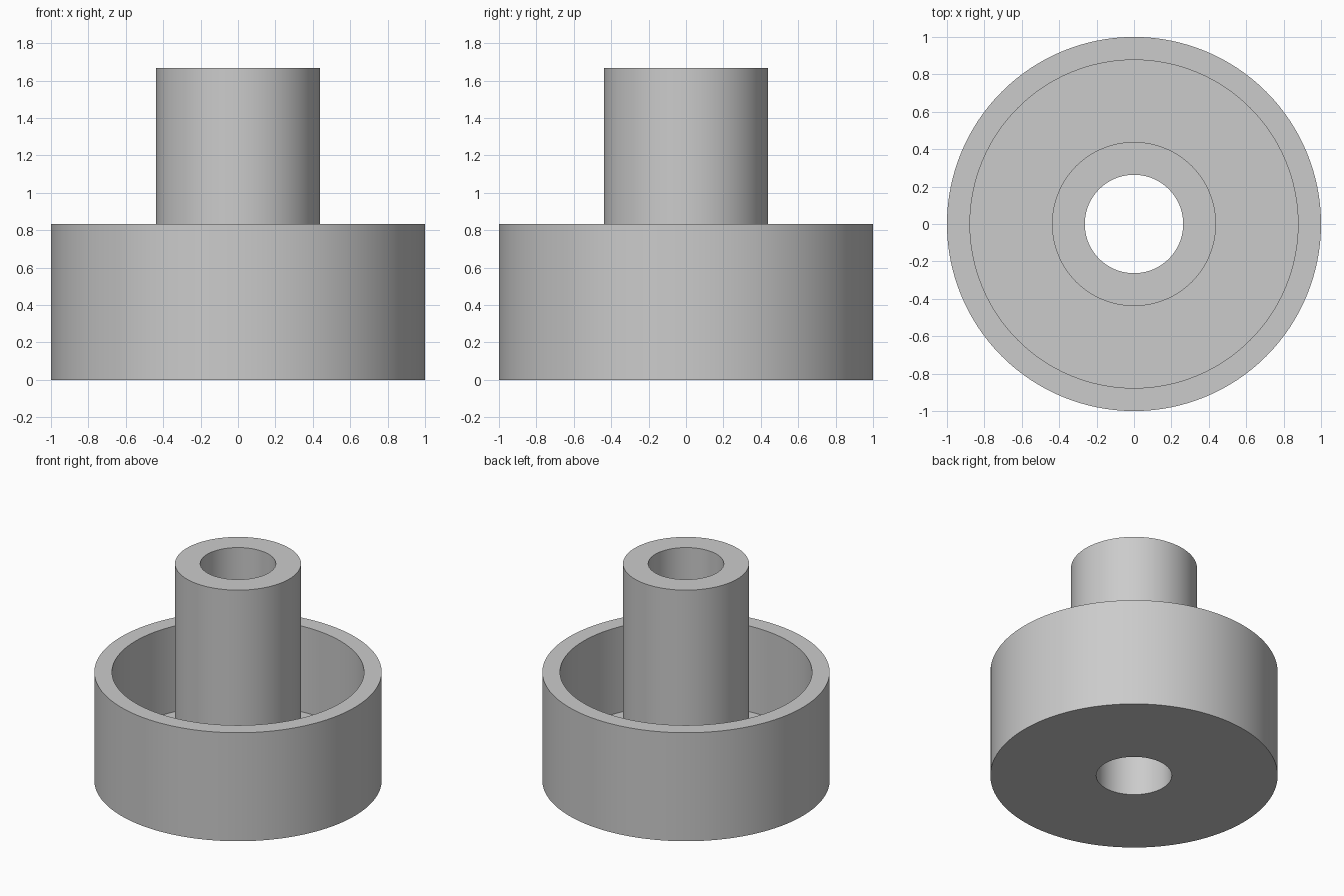
import bpy
import bmesh
import math

cube = bpy.data.objects.get("Cube")
if cube:
    bpy.data.objects.remove(cube, do_unlink=True)

SEGMENTS = 128
UNIT = 1 / 57  # outer radius is 57 units

# Plain grey material
grey = bpy.data.materials.new("light_grey")
grey.use_nodes = True
colour = (0.6, 0.6, 0.6, 1)
grey.diffuse_color = colour
grey.node_tree.nodes["Principled BSDF"].inputs["Base Color"].default_value = colour


def lathe(name, profile):
    """Revolve a closed (radius, height) profile around the z axis."""
    bm = bmesh.new()
    verts = [bm.verts.new((r * UNIT, 0, z * UNIT)) for r, z in profile]
    edges = [bm.edges.new((verts[i - 1], verts[i])) for i in range(len(verts))]
    bmesh.ops.spin(bm, geom=verts + edges, cent=(0, 0, 0), axis=(0, 0, 1),
                   angle=math.tau, steps=SEGMENTS, use_merge=True)
    bmesh.ops.remove_doubles(bm, verts=bm.verts, dist=1e-5)
    bmesh.ops.recalc_face_normals(bm, faces=bm.faces)
    mesh = bpy.data.meshes.new(name)
    bm.to_mesh(mesh)
    bm.free()
    mesh.materials.append(grey)
    obj = bpy.data.objects.new(name, mesh)
    bpy.context.collection.objects.link(obj)
    bpy.ops.object.select_all(action="DESELECT")
    obj.select_set(True)
    bpy.context.view_layer.objects.active = obj
    bpy.ops.object.shade_smooth_by_angle(angle=math.radians(30))
    return obj


# Open cup and bored hub as one solid: bore, base, wall, cup floor, hub
bore, hub, inner, outer = 15, 25, 50, 57
floor, rim, top = 10, 47.5, 95
lathe("cup_with_hollow_hub", [
    (bore, 0), (outer, 0), (outer, rim), (inner, rim),
    (inner, floor), (hub, floor), (hub, top), (bore, top),
])
